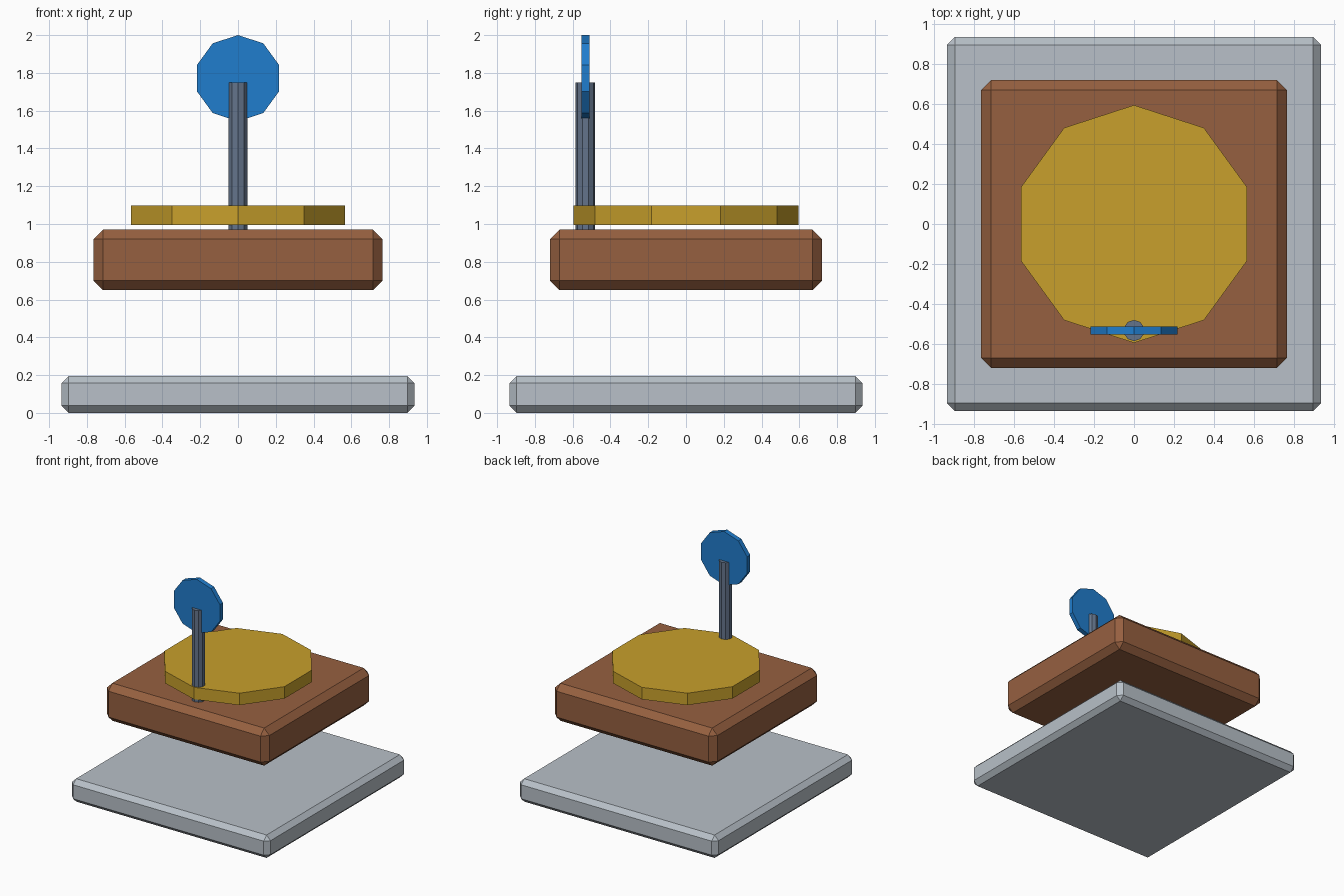
import bpy
import math

if "Cube" in bpy.data.objects:
    bpy.data.objects.remove(bpy.data.objects["Cube"])


def mat(name, r, g, b):
    m = bpy.data.materials.new(name)
    m.diffuse_color = (r, g, b, 1)
    m.use_nodes = True
    m.node_tree.nodes["Principled BSDF"].inputs["Base Color"].default_value = m.diffuse_color
    return m


GREY = mat("light_grey", 0.48, 0.53, 0.58)
BROWN = mat("brown", 0.305, 0.117, 0.051)
GOLD = mat("gold", 0.578, 0.352, 0.025)
BLUE = mat("blue", 0.0144, 0.205, 0.61)
SLATE = mat("slate", 0.127, 0.175, 0.258)


def slab(name, sx, sy, z0, z1, chamfer, material):
    bpy.ops.mesh.primitive_cube_add(size=1, location=(0, 0, (z0 + z1) / 2))
    ob = bpy.context.object
    ob.name = name
    ob.scale = (sx, sy, z1 - z0)
    bpy.ops.object.transform_apply(location=False, rotation=False, scale=True)
    bev = ob.modifiers.new("chamfer", "BEVEL")
    bev.width = chamfer
    bev.segments = 1
    ob.data.materials.append(material)


def decagon(name, radius, depth, loc, material, tilt=0.0):
    bpy.ops.mesh.primitive_cylinder_add(vertices=10, radius=radius, depth=depth,
                                        location=loc, rotation=(tilt, 0, 0))
    ob = bpy.context.object
    ob.name = name
    ob.data.materials.append(material)


# Stacked slabs
slab("base_plate", 1.87, 1.87, 0.0, 0.195, 0.038, GREY)
slab("body_block", 1.53, 1.44, 0.65, 0.97, 0.05, BROWN)

# Ten-sided table disc hovering just above the block
decagon("top_disc", 0.595, 0.102, (0, 0, 1.046), GOLD)

# Post with an upright round sign
decagon("post", 0.0525, 0.80, (0, -0.533, 1.35), SLATE)
decagon("sign_disc", 0.228, 0.042, (0, -0.533, 1.772), BLUE, math.pi / 2)
